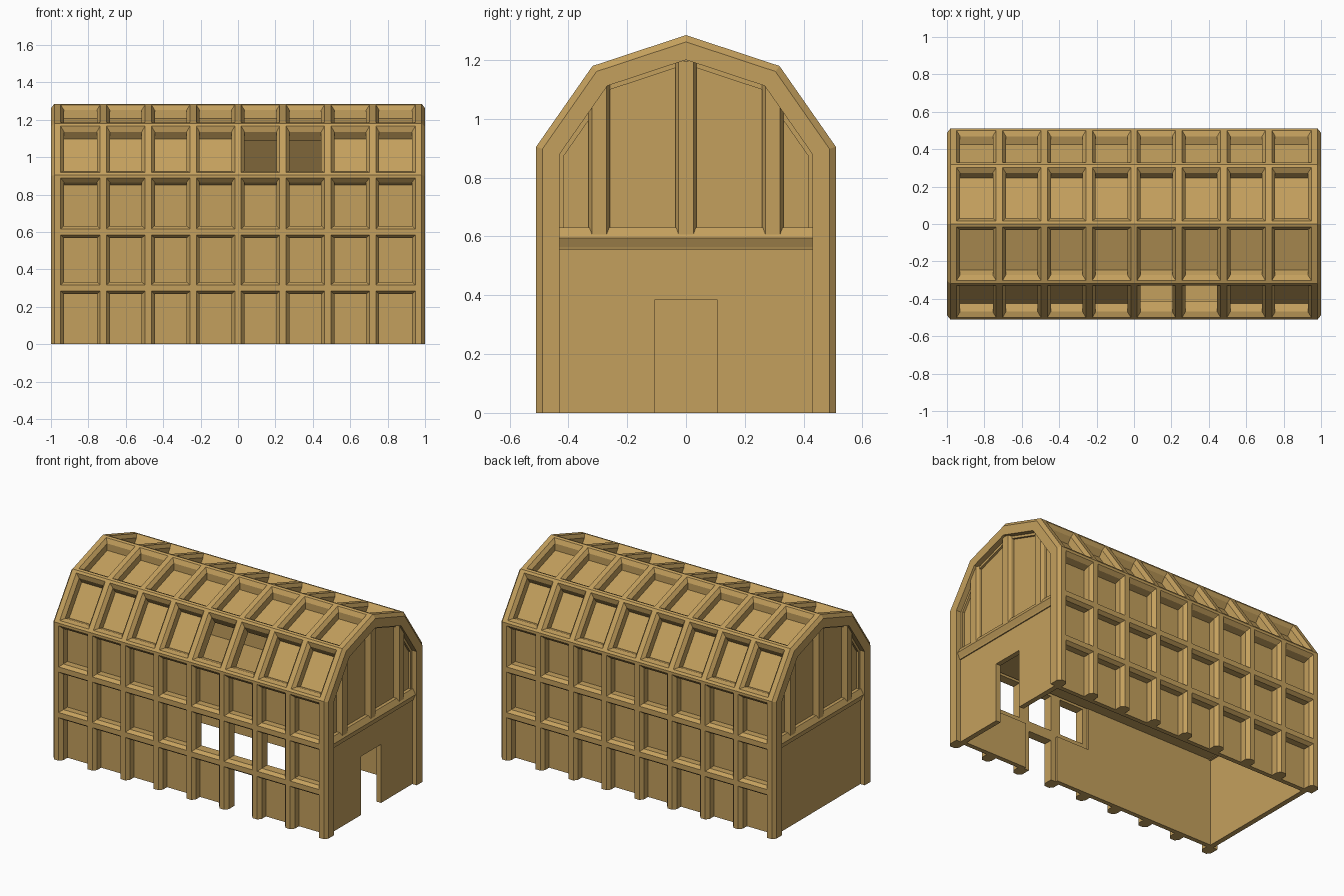
import bpy, bmesh
from mathutils import Vector as V

if "Cube" in bpy.data.objects:
    bpy.data.objects.remove(bpy.data.objects["Cube"])

mat = bpy.data.materials.new("timber")
mat.diffuse_color = (0.55, 0.35, 0.11, 1)
mat.use_nodes = True
mat.node_tree.nodes["Principled BSDF"].inputs["Base Color"].default_value = mat.diffuse_color

# outline of the barn in (y, z), front foot over the ridge to the back foot
half = [(-.51, 0), (-.51, .30), (-.51, .60), (-.51, .905), (-.318, 1.18), (0, 1.285)]
PROFILE = [V(p) for p in half] + [V((-y, z)) for y, z in half[-2::-1]]
POSTS = [-.965, -.72, -.48, -.24, 0, .24, .48, .72, .965]


def inset(d):
    """Outline moved inward by d with mitred corners."""
    pts, out = PROFILE, []
    dirs = [(b - a).normalized() for a, b in zip(pts, pts[1:])]
    for i, p in enumerate(pts):
        t1, t2 = dirs[max(i - 1, 0)], dirs[min(i, len(dirs) - 1)]
        n1, n2 = V((t1.y, -t1.x)), V((t2.y, -t2.x))
        n = (n1 + n2).normalized()
        out.append(p + n * (d / n.dot(n1)))
    return out


def finish(name, bm, recalc=True):
    if recalc:
        bmesh.ops.recalc_face_normals(bm, faces=bm.faces)
    me = bpy.data.meshes.new(name)
    bm.to_mesh(me)
    bm.free()
    me.materials.append(mat)
    ob = bpy.data.objects.new(name, me)
    bpy.context.collection.objects.link(ob)
    return ob


def skin(name, rings):
    """Solid through a list of matching closed sections."""
    bm = bmesh.new()
    rows = [[bm.verts.new(p) for p in r] for r in rings]
    n = len(rows[0])
    for a, b in zip(rows, rows[1:]):
        for i in range(n):
            j = (i + 1) % n
            bm.faces.new((a[i], a[j], b[j], b[i]))
    bm.faces.new(rows[0])
    bm.faces.new(rows[-1])
    return finish(name, bm)


def along_x(name, poly, x0, x1):
    return skin(name, [[(x, y, z) for y, z in poly] for x in (x0, x1)])


# posts and rafters: one chamfered rib per bay line, bent over the outline
SECTION = [(-.035, .08), (-.035, .022), (-.017, 0), (.017, 0), (.035, .022), (.035, .08)]
lines = {d: inset(d) for d in (0, .022, .08)}
for x in POSTS:
    skin("rib", [[(x + dx, lines[d][i].x, lines[d][i].y) for dx, d in SECTION]
                 for i in range(len(PROFILE))])

# horizontal rails, eaves, purlins and ridge
for i in range(1, len(PROFILE) - 1):
    t1 = (PROFILE[i - 1] - PROFILE[i]).normalized()
    t2 = (PROFILE[i + 1] - PROFILE[i]).normalized()
    o, m, b = (lines[d][i] for d in (0, .022, .08))
    wide, slim = .033, .017
    along_x("rail", [b + t1 * wide, m + t1 * wide, o + t1 * slim, o, o + t2 * slim,
                     m + t2 * wide, b + t2 * wide, b], -.955, .955)

# wall and roof panels, leaving out the door, window and skylight bays
OPEN = {(0, 5), (1, 4), (1, 5), (1, 6), (3, 4), (3, 5)}
bm = bmesh.new()
grid = [[bm.verts.new((x, p.x, p.y)) for x in POSTS] for p in inset(.065)]
for r in range(len(grid) - 1):
    for c in range(len(POSTS) - 1):
        if (r, c) not in OPEN:
            bm.faces.new((grid[r][c], grid[r][c + 1], grid[r + 1][c + 1], grid[r + 1][c]))
shell = finish("side_panels", bm, recalc=False)
mod = shell.modifiers.new("thickness", "SOLIDIFY")
mod.thickness, mod.offset, mod.use_even_offset = .03, -1, True

# gable ends: flat lower wall, recessed upper wall, belt beam and studs
upper = [p for p in inset(.075) if p.y > .7]
upper = [V((-.435, .57))] + upper + [V((.435, .57))]
for s in (-1, 1):
    doorway = [(.105, 0), (.105, .385), (-.105, .385), (-.105, 0)] if s > 0 else []
    lower = [(-.435, 0), (-.435, .58), (.435, .58), (.435, 0)] + doorway
    along_x("end_wall", lower, s * .935, s * .968)
    along_x("gable_wall", upper, s * .92, s * .95)
    belt = [(.94, .555), (.975, .555), (.978, .565), (.992, .595), (.972, .63), (.94, .63)]
    skin("belt_beam", [[(s * x, y, z) for x, z in belt] for y in (-.432, .432)])
    for y, top in ((-.295, 1.115), (0, 1.205), (.295, 1.115)):
        stud = [(.94, -.036), (.968, -.036), (.985, -.025),
                (.985, .025), (.968, .036), (.94, .036)]
        slope = .33 if y == 0 else .9
        skin("stud", [[(s * x, y + d, z if z < .7 else top - slope * (abs(y + d) - abs(y)))
                       for x, d in stud] for z in (.6, top)])

# upper floor inside
along_x("loft_floor", [(-.42, .575), (.42, .575), (.42, .6), (-.42, .6)], -.925, .925)
